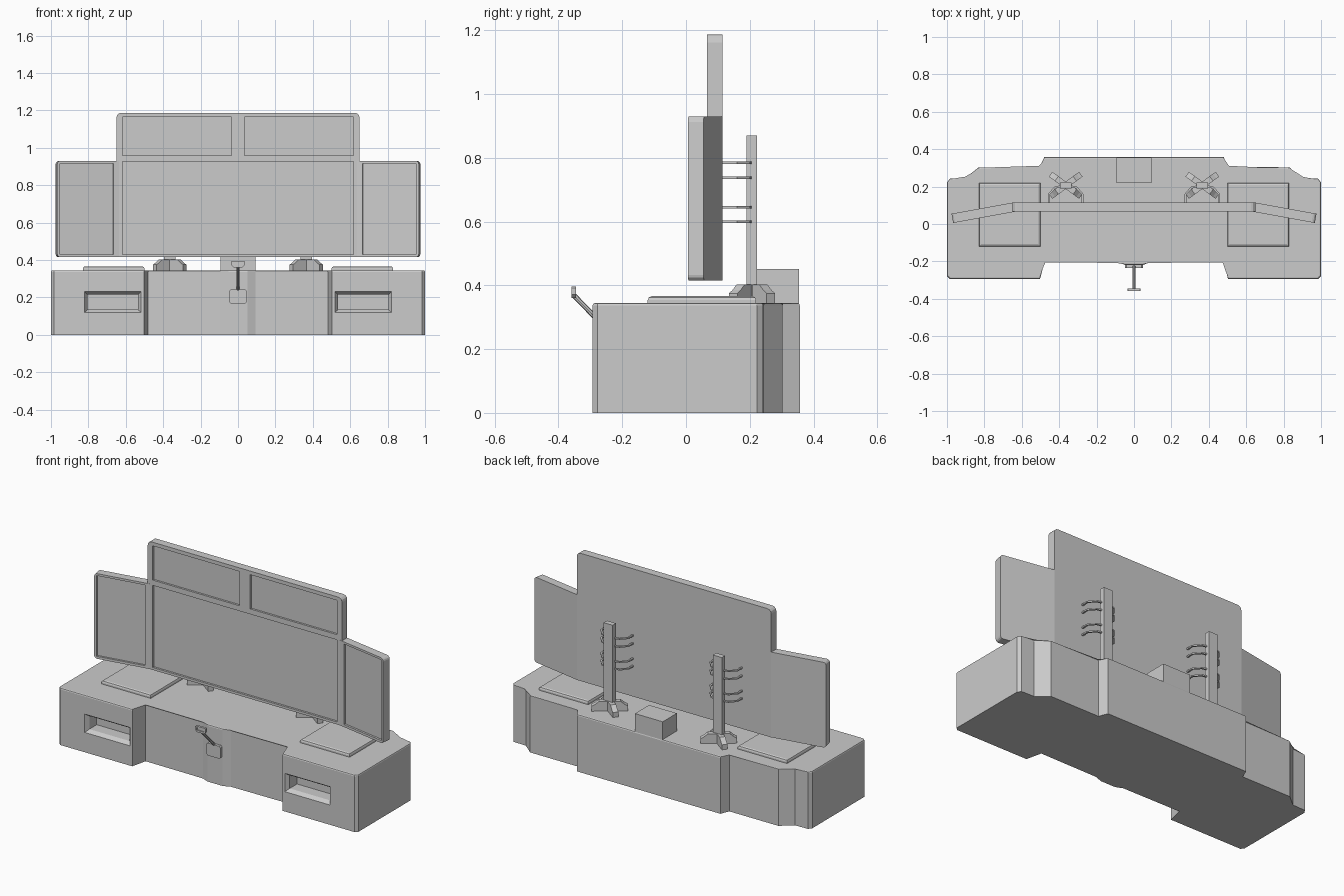
import bpy, bmesh, math
from mathutils import Matrix, Vector

if "Cube" in bpy.data.objects:
    bpy.data.objects.remove(bpy.data.objects["Cube"])

def finish(name, bm, mirror=False):
    bmesh.ops.recalc_face_normals(bm, faces=bm.faces)
    me = bpy.data.meshes.new(name)
    bm.to_mesh(me)
    bm.free()
    ob = bpy.data.objects.new(name, me)
    bpy.context.collection.objects.link(ob)
    if mirror:
        ob.modifiers.new("mirror", 'MIRROR').use_mirror_merge = False
    return ob

def prism(bm, pts, a, b, plane='XY', mat=Matrix()):
    """Extrude a 2D outline from a to b along the axis normal to the plane."""
    def place(p, d):
        return mat @ Vector((p[0], p[1], d) if plane == 'XY' else (p[0], d, p[1]))
    lo = [bm.verts.new(place(p, a)) for p in pts]
    hi = [bm.verts.new(place(p, b)) for p in pts]
    bm.faces.new(lo)
    top = bm.faces.new(hi)
    n = len(pts)
    for i in range(n):
        bm.faces.new((lo[i], lo[(i + 1) % n], hi[(i + 1) % n], hi[i]))
    return top

def rect(x0, x1, y0, y1):
    return [(x0, y0), (x1, y0), (x1, y1), (x0, y1)]

def rounded(x0, x1, y0, y1, radii, seg=3):
    """Rectangle with one radius per corner, counter-clockwise from lower left."""
    out = []
    corners = [(x0, y0, 1, 1), (x1, y0, -1, 1), (x1, y1, -1, -1), (x0, y1, 1, -1)]
    for k, ((x, y, sx, sy), r) in enumerate(zip(corners, radii)):
        if r == 0:
            out.append((x, y))
            continue
        for i in range(seg + 1):
            t = math.pi * (1 + k / 2 + i / seg / 2)
            out.append((x + sx * r + r * math.cos(t), y + sy * r + r * math.sin(t)))
    return out

def soften_top(bm, face, w):
    bmesh.ops.bevel(bm, geom=list(face.edges), offset=w, segments=2, profile=0.5, affect='EDGES')

def frustum(bm, outer, inner, y0, y1):
    """Tapered pocket between two xz rectangles."""
    face = prism(bm, rect(*outer), y0, y1, 'XZ')
    for v, p in zip(face.verts, rect(*inner)):
        v.co.x, v.co.z = p

def cut(ob, bm):
    cutter = finish("cutter", bm)
    cutter.hide_render = True
    m = ob.modifiers.new("cut", 'BOOLEAN')
    m.operation, m.solver, m.object = 'DIFFERENCE', 'EXACT', cutter
    bpy.context.view_layer.objects.active = ob
    bpy.ops.object.modifier_apply(modifier=m.name)
    bpy.data.objects.remove(cutter)

# Cabinet body
half = [(.05, -.218), (.093, -.2), (.48, -.197), (.502, -.293), (.985, -.293), (1, -.278),
        (1, .222), (.985, .242), (.90, .245), (.83, .303), (.502, .303), (.48, .357)]
outline = half + [(-x, y) for x, y in reversed(half)]
bm = bmesh.new()
soften_top(bm, prism(bm, outline, 0, .345), .008)
cabinet = finish("cabinet", bm)

# Drawer pockets with sloped rims
for s in (-1, 1):
    bm = bmesh.new()
    xs = lambda a, b: (min(s * a, s * b), max(s * a, s * b))
    frustum(bm, (*xs(.513, .825), .115, .235), (*xs(.535, .805), .135, .215), -.3, -.27)
    cut(cabinet, bm)
    bm = bmesh.new()
    prism(bm, rect(*xs(.535, .805), .135, .215), -.28, -.2, 'XZ')
    cut(cabinet, bm)

# Worktop pads
bm = bmesh.new()
soften_top(bm, prism(bm, rect(.5, .83, -.12, .22), .34, .366), .012)
finish("worktop_pad", bm, True)

# Rear box
bm = bmesh.new()
prism(bm, rect(-.093, .093, .22, .355), .33, .452)
finish("rear_box", bm)

# Centre screen with three recessed panels
bm = bmesh.new()
prism(bm, rounded(-.65, .65, .415, 1.187, (0, 0, .025, .025)), .066, .115, 'XZ')
screen = finish("centre_screen", bm)
for r in ((-.617, .617, .43, .926), (-.617, -.035, .958, 1.165), (.035, .617, .958, 1.165)):
    bm = bmesh.new()
    prism(bm, rect(*r), .05, .078, 'XZ')
    cut(screen, bm)

# Angled side screens
turn = Matrix.Translation((.645, .115, 0)) @ Matrix.Rotation(-math.radians(10.3), 4, 'Z')
bm = bmesh.new()
prism(bm, rounded(0, .336, .415, .93, (0, .018, .018, 0)), -.05, 0, 'XZ', turn)
wing = finish("side_screen", bm)
bm = bmesh.new()
prism(bm, rect(.03, .322, .43, .917), -.07, -.038, 'XZ', turn)
cut(wing, bm)
wing.modifiers.new("mirror", 'MIRROR').use_mirror_merge = False

# Stand posts and splayed feet
px, py = .365, .207
bm = bmesh.new()
prism(bm, rect(px - .03, px + .03, py - .017, py + .015), .34, .87)
finish("stand_post", bm, True)
bm = bmesh.new()
foot = [(0, .34), (.1, .34), (.1, .375), (.082, .385), (.06, .403), (0, .403)]
for sx in (-1, 1):
    for sy in (-1, 1):
        ang = math.atan2(sy * .055, sx * .075)
        m = Matrix.Translation((px, py, 0)) @ Matrix.Rotation(ang, 4, 'Z')
        prism(bm, foot, -.016, .016, 'XZ', m)
finish("stand_feet", bm, True)

# Bent support arms between posts and screen
for i, z in enumerate((.785, .737, .645, .6)):
    bm = bmesh.new()
    for s in (-1, 1):
        path = [(.02, .208), (.06, .2), (.095, .16), (.095, .11),
                (.085, .11), (.085, .157), (.055, .19), (.02, .198)]
        prism(bm, [(px + s * x, y) for x, y in path], z - .004, z + .004)
    finish(f"support_arm_{i + 1}", bm, True)

# Front lever: mount plate, sloped rod and paddle
bm = bmesh.new()
prism(bm, rounded(-.047, .047, .168, .243, (.008,) * 4, 1), -.235, -.21, 'XZ')
finish("lever_mount", bm)
bm = bmesh.new()
a, b = Vector((0, -.222, .235)), Vector((0, -.35, .367))
rod = Matrix.Translation((a + b) / 2) @ (b - a).to_track_quat('Z', 'Y').to_matrix().to_4x4()
bmesh.ops.create_cone(bm, cap_ends=True, segments=8, radius1=.008, radius2=.008,
                      depth=(b - a).length, matrix=rod)
finish("lever_rod", bm)
bm = bmesh.new()
prism(bm, rounded(-.035, .035, .36, .396, (.012, .012, .004, .004), 1), -.359, -.345, 'XZ')
paddle = finish("lever_paddle", bm)
bm = bmesh.new()
prism(bm, rect(-.025, .025, .372, .388), -.37, -.353, 'XZ')
cut(paddle, bm)
